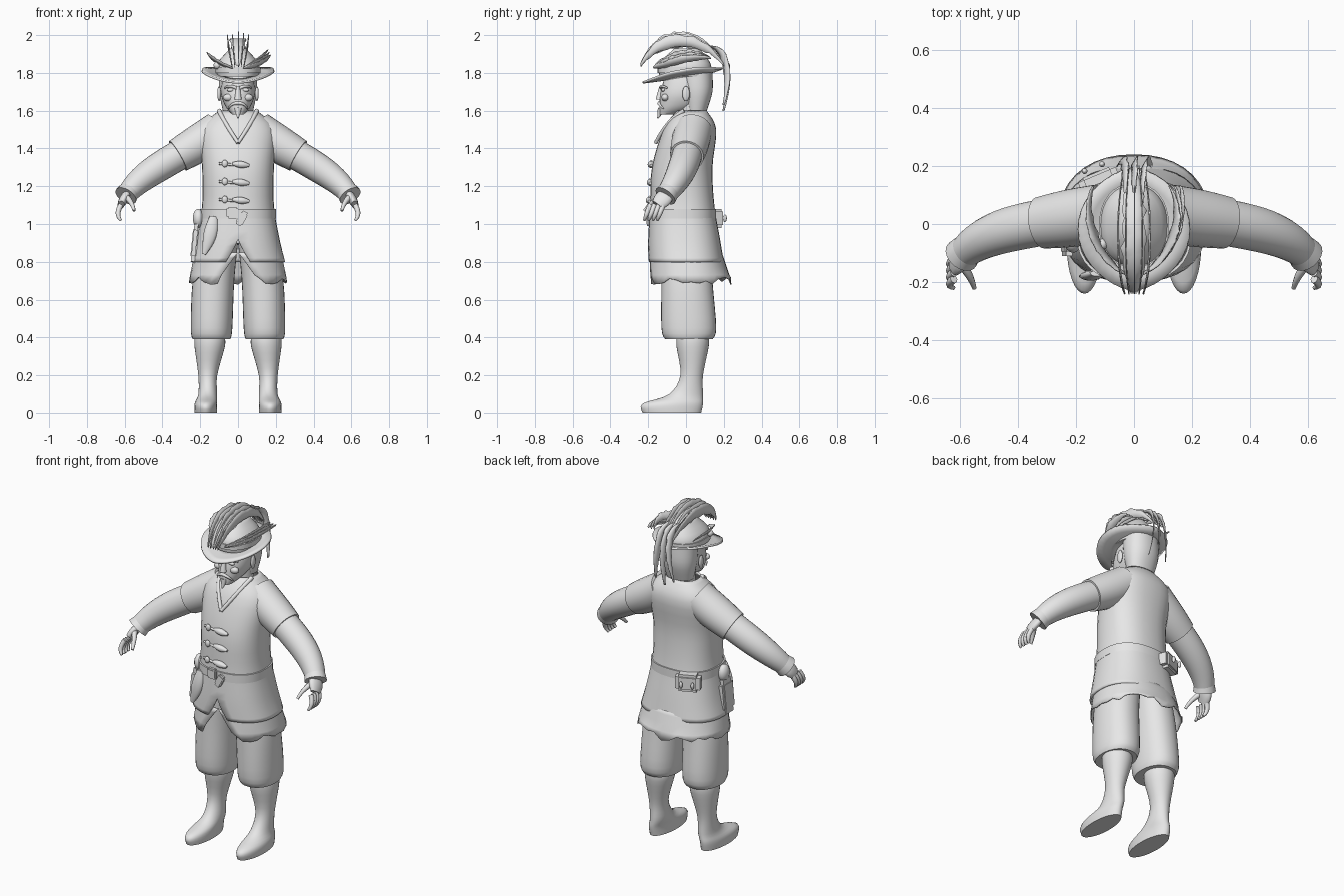
import bpy, bmesh, math, random
from mathutils import Vector, Matrix

random.seed(4)
if "Cube" in bpy.data.objects:
    bpy.data.objects.remove(bpy.data.objects["Cube"])

grey = bpy.data.materials.new("plain_grey")
grey.use_nodes = True
colour = (.8, .8, .8, 1)
grey.diffuse_color = colour
grey.node_tree.nodes["Principled BSDF"].inputs["Base Color"].default_value = colour


def finish(name, bm, mirror=False, thick=0):
    bmesh.ops.remove_doubles(bm, verts=bm.verts, dist=.0004)
    bmesh.ops.recalc_face_normals(bm, faces=bm.faces)
    mesh = bpy.data.meshes.new(name)
    bm.to_mesh(mesh)
    bm.free()
    mesh.materials.append(grey)
    obj = bpy.data.objects.new(name, mesh)
    bpy.context.collection.objects.link(obj)
    bpy.ops.object.select_all(action='DESELECT')
    obj.select_set(True)
    bpy.context.view_layer.objects.active = obj
    bpy.ops.object.shade_smooth_by_angle(angle=math.radians(50))
    if mirror:
        obj.modifiers.new("mirror", 'MIRROR').use_mirror_merge = False
    if thick:
        obj.modifiers.new("thickness", 'SOLIDIFY').thickness = thick


def skin(bm, rows, closed=True, caps=True):
    rows = [[bm.verts.new(point) for point in row] for row in rows]
    count = len(rows[0])
    for low, high in zip(rows, rows[1:]):
        for i in range(count if closed else count - 1):
            j = (i + 1) % count
            bm.faces.new((low[i], low[j], high[j], high[i]))
    if caps:
        bm.faces.new(rows[0][::-1])
        bm.faces.new(rows[-1])


def ring(z, half, front, back, x=0, slit=0):
    return Vector((z, half, front, back, x, slit))


def through(keys, steps=4):
    """Smooth curve that passes through every key ring."""
    ends = [keys[0], *keys, keys[-1]]
    for a, b, c, d in zip(ends, ends[1:], ends[2:], ends[3:]):
        for i in range(steps):
            t = i / steps
            yield b + t / 2 * (c - a + t * (2 * a - 5 * b + 4 * c - d + t * (3 * b - a - 3 * c + d)))
    yield keys[-1]


def stack(name, *keys, power=2.2, sides=32, ragged=0, **options):
    """Rounded cross-sections stacked upwards, with an optional slit in front."""
    bm = bmesh.new()
    rows = []
    split = any(key[5] for key in keys)
    for level, (z, half, front, back, x, slit) in enumerate(through(keys)):
        slit = max(slit, 0)
        row = []
        for i in range(sides + split):
            angle = slit - math.pi / 2 + (math.tau - 2 * slit) * i / sides
            c, s = (math.copysign(abs(v) ** (2 / power), v) for v in (math.cos(angle), math.sin(angle)))
            tear = 0 if level else random.uniform(-ragged, ragged)
            row.append((x + half * c, (front + back) / 2 + (back - front) / 2 * s, z + tear))
        rows.append(row)
    skin(bm, rows, closed=not split, caps=not split)
    finish(name, bm, **options)


def bezier(points, t):
    points = [Vector(p) for p in points]
    while len(points) > 1:
        points = [a.lerp(b, t) for a, b in zip(points, points[1:])]
    return points[0]


def tube(name, points, start, end, span=(0, 1), bulge=0, side=(0, 1, 0), flat=1, sides=14, steps=10, **options):
    """Oval section swept along part of a bezier, from start radius to end radius."""
    bm = bmesh.new()
    rows = []
    for i in range(steps + 1):
        f = i / steps
        t = span[0] + (span[1] - span[0]) * f
        along = (bezier(points, t + .01) - bezier(points, t - .01)).normalized()
        u = Vector(side)
        u = (u - along * u.dot(along)).normalized()
        v = along.cross(u) * flat
        radius = start + (end - start) * f + bulge * math.sin(math.pi * f)
        turns = [math.tau * k / sides for k in range(sides)]
        rows.append([bezier(points, t) + radius * (u * math.cos(a) + v * math.sin(a)) for a in turns])
    skin(bm, rows)
    finish(name, bm, **options)


def blob(name, at, size, box=False, turn=0, axis='Z', **options):
    bm = bmesh.new()
    if box:
        bmesh.ops.create_cube(bm, size=2)
        bmesh.ops.bevel(bm, geom=bm.edges[:], offset=.3, segments=2, affect='EDGES')
    else:
        bmesh.ops.create_uvsphere(bm, u_segments=14, v_segments=9, radius=1)
    bm.transform(Matrix.Translation(at) @ Matrix.Rotation(turn, 4, axis) @ Matrix.Diagonal((*size, 1)))
    finish(name, bm, **options)


def feather(name, points, side, width, steps=20):
    """Flat plume with torn edges along a bezier."""
    bm = bmesh.new()
    rows = []
    for i in range(steps + 1):
        f = i / steps
        spine = bezier(points, f)
        reach = Vector(side).normalized() * width * (.25 + .75 * math.sin(math.pi * f))
        rows.append([spine - reach * random.uniform(.7, 1.1), spine, spine + reach * random.uniform(.7, 1.1)])
    skin(bm, rows, closed=False, caps=False)
    finish(name, bm, thick=.004)


# Legs and boots
stack("boot",
      ring(z=0, half=.06, front=-.23, back=.08, x=.17),
      ring(z=.05, half=.06, front=-.23, back=.09, x=.17),
      ring(z=.1, half=.05, front=-.09, back=.09, x=.16),
      ring(z=.2, half=.05, front=-.03, back=.09, x=.16),
      ring(z=.35, half=.08, front=-.05, back=.12, x=.15),
      ring(z=.4, half=.08, front=-.05, back=.12, x=.15), power=2, mirror=True)
stack("breeches_leg",
      ring(z=.39, half=.1, front=-.11, back=.14, x=.14),
      ring(z=.45, half=.11, front=-.13, back=.16, x=.14),
      ring(z=.7, half=.11, front=-.13, back=.14, x=.13),
      ring(z=.9, half=.1, front=-.13, back=.13, x=.1), mirror=True)

# Shirt tail and jacket, both split at the front
stack("shirt_tail",
      ring(z=.7, half=.26, front=-.2, back=.24, slit=.4),
      ring(z=.85, half=.23, front=-.19, back=.19), ragged=.02, thick=.006)
stack("jacket",
      ring(z=.8, half=.25, front=-.2, back=.2, slit=.2),
      ring(z=.92, half=.22, front=-.2, back=.18),
      ring(z=1.1, half=.19, front=-.19, back=.15),
      ring(z=1.3, half=.19, front=-.18, back=.14),
      ring(z=1.5, half=.2, front=-.12, back=.16),
      ring(z=1.6, half=.1, front=-.05, back=.11), power=2.4, thick=.012)
stack("belt",
      ring(z=1.03, half=.2, front=-.2, back=.16),
      ring(z=1.08, half=.2, front=-.2, back=.16), power=2.4)
tube("collar_edge", [(.1, -.01, 1.6), (.08, -.1, 1.55), (0, -.16, 1.43)], start=.012, end=.01, mirror=True)

# Sleeves and palms all follow one arm curve
arm = [(.1, .04, 1.5), (.3, 0, 1.35), (.55, 0, 1.27), (.62, -.15, 1.1)]
tube("short_sleeve", arm, span=(0, .35), start=.1, end=.09, bulge=.005, sides=24, mirror=True)
tube("long_sleeve", arm, span=(.3, .87), start=.08, end=.055, bulge=.008, sides=24, mirror=True)
tube("cuff", arm, span=(.83, .9), start=.055, end=.062, sides=24, mirror=True)
tube("palm", arm, span=(.85, 1), start=.03, end=.035, bulge=.015, flat=.5, mirror=True)
for i in range(4):
    root = Vector((.62, -.19 + .023 * i, 1.1))
    bend, tip = root + Vector((.03, -.02, -.05)), root + Vector((0, -.03, -.08))
    tube("finger", [root, bend, tip], start=.014, end=.007, bulge=.002, sides=8, mirror=True)
tube("thumb", [(.6, -.13, 1.15), (.56, -.18, 1.12), (.55, -.22, 1.07)], start=.018, end=.008, sides=8, mirror=True)

# Head and face
tube("neck", [(0, .03, 1.5), (0, .03, 1.7)], start=.07, end=.07, sides=24)
stack("head",
      ring(z=1.58, half=.03, front=-.14, back=-.06),
      ring(z=1.63, half=.07, front=-.14, back=.07),
      ring(z=1.72, half=.09, front=-.13, back=.13),
      ring(z=1.9, half=.05, front=-.07, back=.08))
stack("hair",
      ring(z=1.6, half=.08, front=0, back=.11),
      ring(z=1.7, half=.1, front=-.02, back=.14),
      ring(z=1.8, half=.1, front=-.03, back=.14))
tube("nose", [(0, -.13, 1.73), (0, -.14, 1.68), (0, -.14, 1.66)], start=.01, end=.02)
blob("eye", at=(.04, -.12, 1.71), size=(.02, .01, .01), mirror=True)
blob("cheek", at=(.05, -.11, 1.67), size=(.03, .02, .02), mirror=True)
blob("ear", at=(.1, 0, 1.69), size=(.01, .02, .04), mirror=True)
tube("brow", [(.01, -.13, 1.72), (.05, -.14, 1.74), (.07, -.1, 1.72)], start=.009, end=.005, mirror=True)
tube("moustache", [(0, -.14, 1.64), (.04, -.15, 1.64), (.05, -.12, 1.61)], start=.01, end=.004, mirror=True)
tube("goatee", [(0, -.13, 1.61), (0, -.14, 1.58), (0, -.15, 1.56)], start=.02, end=.003)

# Hat: curled brim, crown and band
bm = bmesh.new()
rows = []
for k in range(4):
    f = .4 + .2 * k
    row = []
    for i in range(40):
        c, s = math.cos(math.tau * i / 40), math.sin(math.tau * i / 40)
        x, y = .19 * f * math.copysign(abs(c) ** 1.25, c), .21 * f * s - .02
        row.append((x, y, 1.785 + .13 * y + x * x + .02 * max(0, s) * f ** 3))
    rows.append(row)
skin(bm, rows, caps=False)
finish("hat_brim", bm, thick=.012)
stack("hat_crown",
      ring(z=1.78, half=.11, front=-.14, back=.13),
      ring(z=1.85, half=.11, front=-.14, back=.13),
      ring(z=1.93, half=.04, front=-.06, back=.07))
stack("hat_band",
      ring(z=1.8, half=.12, front=-.15, back=.14),
      ring(z=1.83, half=.12, front=-.15, back=.14))
blob("hat_brooch", at=(-.11, -.07, 1.84), size=(.02, .02, .02))

# Plumes: crest, side sweeps and long tails
for k in range(-2, 3):
    x, drop = .03 * k, .01 * abs(k)
    crest = [(x / 2, -.24, 1.84), (x, -.16, 2.02 - drop), (x, .09, 2.04 - drop), (x / 2, .2, 1.84)]
    feather("crest_plume", crest, side=(x, -.2, 1), width=.038)
    if k == 0:
        feather("crest_cover", crest, side=(1, 0, 0), width=.045)
for k in range(3):
    low = .02 * k
    for sign in (1, -1):
        sweep = [(.03, -.17, 1.83), (.13, -.12, 1.88 - low), (.18, .04, 1.94 - low), (.12 + low, .13, 1.88)]
        if sign > 0 or k == 1:
            feather("side_plume", [(sign * x, y, z) for x, y, z in sweep], side=(sign, -.6, 1.6), width=.026)
for k in (-1, 0, 1):
    x = .03 * k
    tail = [(x, .07, 1.93), (x, .2, 1.99), (x, .25, 1.83), (2 * x, .2, 1.6 + abs(x))]
    feather("tail_plume", tail, side=(.6, 1, .2), width=.022)

# Front fastenings and buckle
for k in range(3):
    z, y = 1.12 + .095 * k, -.194 + .005 * k
    tube("toggle_cord", [(-.1, y + .01, z + .01), (0, y, z), (.05, y, z)], start=.007, end=.007, sides=8)
    tube("toggle_peg", [(-.03, y, z + .01), (.06, y, z)], start=.007, end=.007, bulge=.012, sides=10)
    blob("toggle_knot", at=(-.07, y, z + .01), size=(.016, .01, .02))
blob("belt_buckle", at=(-.03, -.2, 1.06), size=(.03, .01, .03), box=True)
blob("belt_end", at=(.02, -.2, 1.03), size=(.02, .01, .04), box=True, turn=.5, axis='Y')

# Things hung on the belt
blob("rear_pouch", at=(-.12, .15, 1.03), size=(.07, .03, .05), box=True, turn=.4)
for x in (-.17, -.11):
    blob("pouch_stud", at=(x, .25 + .4 * x, 1.03), size=(.01, .01, .02))
blob("round_pouch", at=(-.21, -.06, 1.03), size=(.03, .04, .05))
blob("hanging_board", at=(-.23, -.06, .9), size=(.015, .05, .1), box=True, turn=.1, axis='Y')
tube("knife_sheath", [(-.13, -.17, 1.04), (-.14, -.18, .95), (-.18, -.18, .84)], start=.02, end=.01, bulge=.02,
     side=(1, 0, 0), flat=.5)
